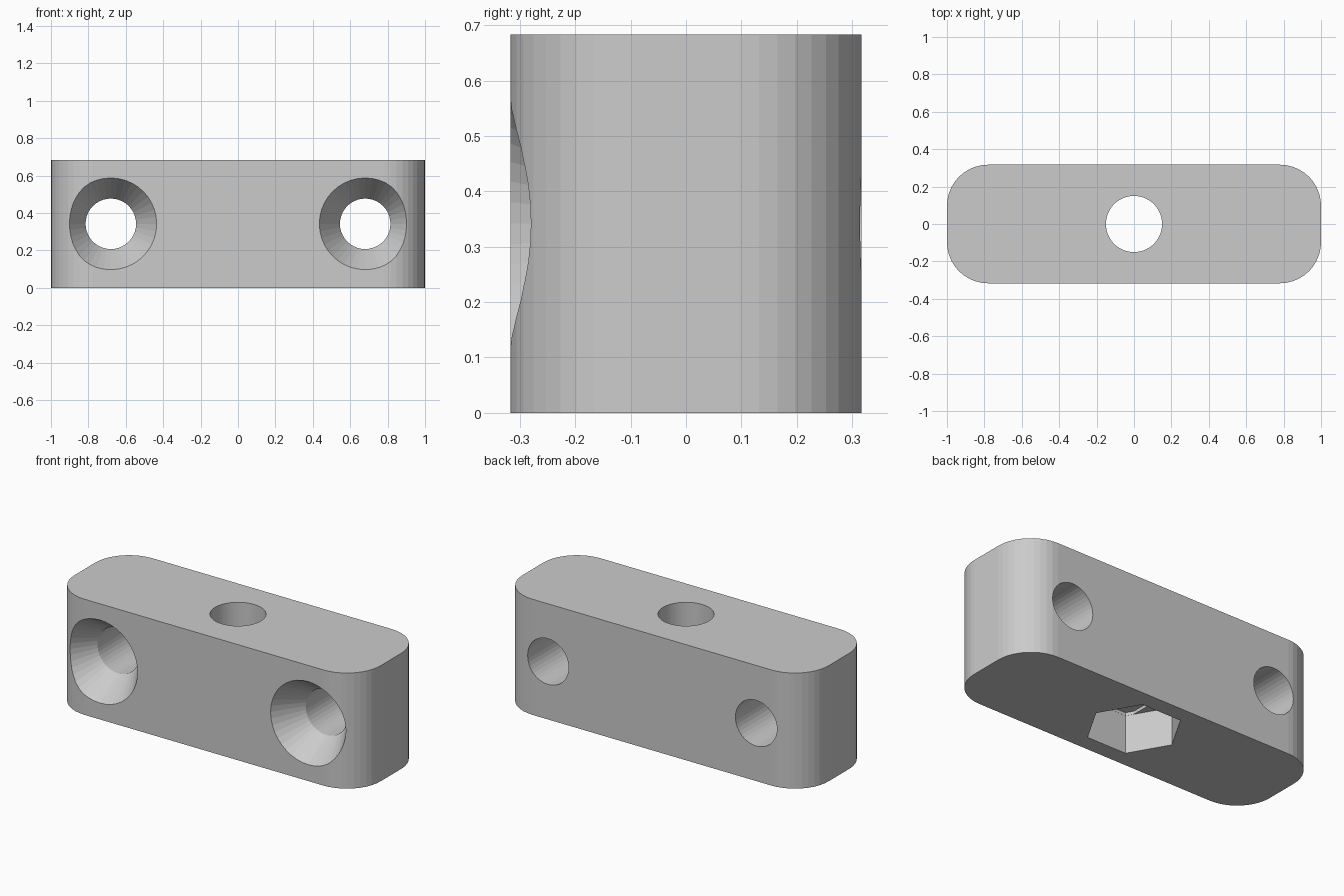
import bpy, bmesh, math
from mathutils import Matrix

if "Cube" in bpy.data.objects:
    bpy.data.objects.remove(bpy.data.objects["Cube"])

L, W, H = 1.0, 0.317, 0.683      # half length, half width, height
R = 0.22                         # corner radius of the block
HOLE_X, HOLE_Z = 0.68, 0.342

grey = bpy.data.materials.new("light_grey")
grey.diffuse_color = (0.6, 0.6, 0.6, 1)
grey.use_nodes = True
grey.node_tree.nodes["Principled BSDF"].inputs["Base Color"].default_value = grey.diffuse_color


def loft(name, rings, matrix=Matrix()):
    """Solid made from stacked rings of (x, y, z) points."""
    bm = bmesh.new()
    loops = [[bm.verts.new(p) for p in ring] for ring in rings]
    n = len(loops[0])
    for a, b in zip(loops, loops[1:]):
        for i in range(n):
            j = (i + 1) % n
            bm.faces.new((a[i], a[j], b[j], b[i]))
    bm.faces.new(loops[0][::-1])
    bm.faces.new(loops[-1])
    bm.transform(matrix)
    bmesh.ops.recalc_face_normals(bm, faces=bm.faces[:])
    mesh = bpy.data.meshes.new(name)
    bm.to_mesh(mesh)
    bm.free()
    mesh.materials.append(grey)
    ob = bpy.data.objects.new(name, mesh)
    bpy.context.collection.objects.link(ob)
    return ob


def prism(outline, z0, z1):
    return [[(x, y, z) for x, y in outline] for z in (z0, z1)]


def circle(r, z, n):
    return [(r * math.cos(2 * math.pi * i / n), r * math.sin(2 * math.pi * i / n), z)
            for i in range(n)]


# Block with rounded vertical corners
outline = []
for k, (sx, sy) in enumerate([(1, 1), (-1, 1), (-1, -1), (1, -1)]):
    for i in range(11):
        a = math.pi / 2 * (k + i / 10)
        outline.append((sx * (L - R) + R * math.cos(a), sy * (W - R) + R * math.sin(a)))
block = loft("mounting_block", prism(outline, 0, H))

cutters = []

# Hexagonal nut pocket in the underside
cutters.append(loft("nut_pocket_cutter", [circle(0.256, -0.1, 6), circle(0.256, 0.224, 6)]))

# Shallow step in the pocket roof, as wide as the bolt hole
step = [(0.151, -0.18), (0.151, 0.18), (0.127, 0.221), (-0.127, 0.221),
        (-0.151, 0.18), (-0.151, -0.18), (-0.127, -0.221), (0.127, -0.221)]
cutters.append(loft("pocket_step_cutter", prism(step, 0.12, 0.242)))

# Vertical bolt hole
cutters.append(loft("bolt_hole_cutter", [circle(0.15, 0.1, 64), circle(0.15, 0.8, 64)]))

# Two countersunk screw holes running front to back
profile = [(0.31, -W - 0.1), (0.135, -W + 0.17), (0.135, W + 0.1)]
for side in (-1, 1):
    place = Matrix.Translation((side * HOLE_X, 0, HOLE_Z)) @ Matrix.Rotation(-math.pi / 2, 4, 'X')
    cutters.append(loft("screw_hole_cutter", [circle(r, y, 40) for r, y in profile], place))

for c in cutters:
    mod = block.modifiers.new(c.name, 'BOOLEAN')
    mod.operation, mod.solver, mod.object = 'DIFFERENCE', 'EXACT', c

# Apply the cuts and drop the cutters
bpy.context.view_layer.objects.active = block
block.select_set(True)
for m in list(block.modifiers):
    bpy.ops.object.modifier_apply(modifier=m.name)
for c in cutters:
    bpy.data.objects.remove(c)
